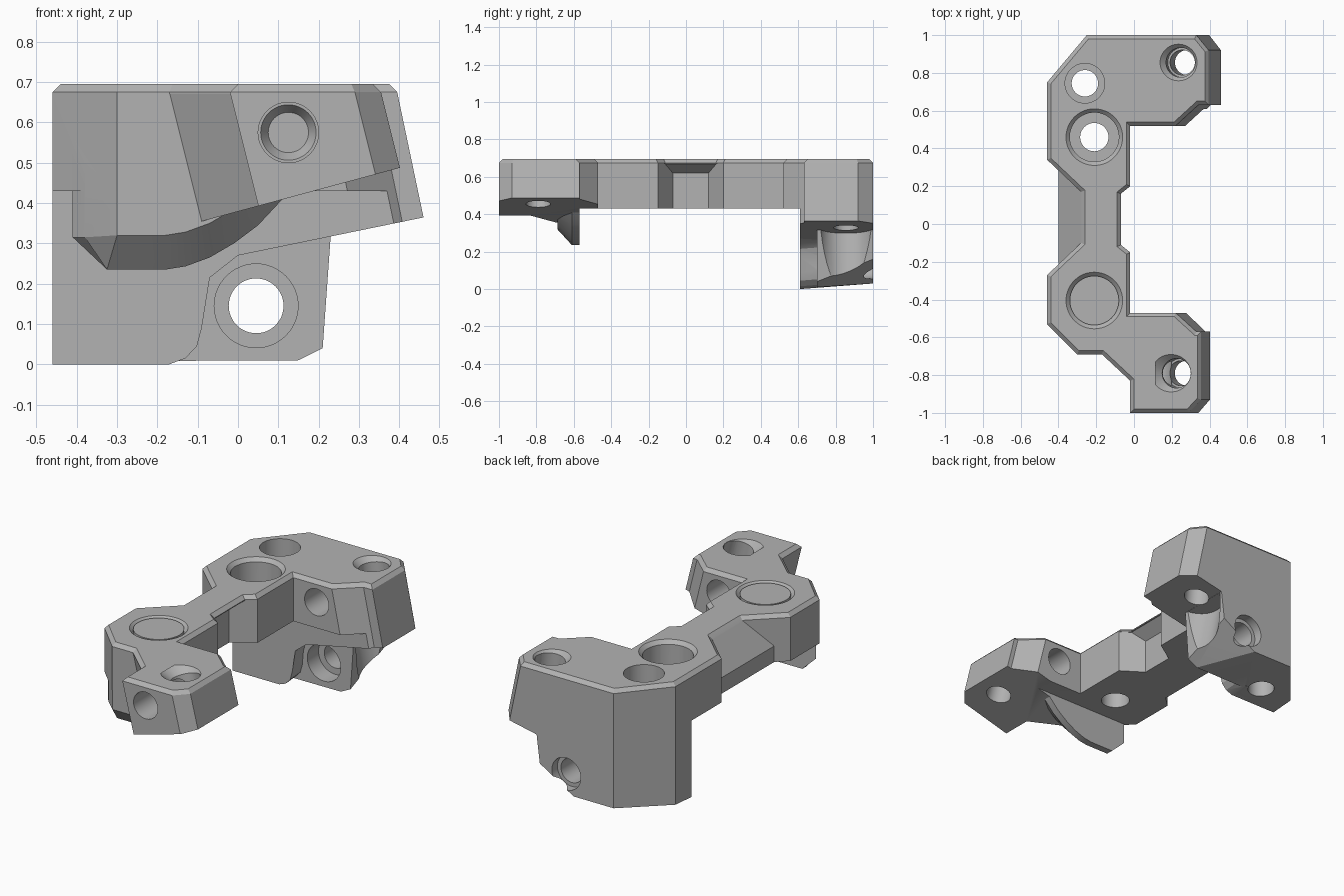
import bpy, bmesh
from mathutils import Vector

cube = bpy.data.objects.get("Cube")
if cube:
    bpy.data.objects.remove(cube)

gray = bpy.data.materials.new("plain gray")
gray.use_nodes = True
tint = (0.45, 0.45, 0.45, 1)
gray.diffuse_color = tint
gray.node_tree.nodes["Principled BSDF"].inputs["Base Color"].default_value = tint

TOP, RIM, BASE = 0.695, 0.675, 0.43


def finish(name, bm):
    bmesh.ops.recalc_face_normals(bm, faces=bm.faces)
    mesh = bpy.data.meshes.new(name)
    bm.to_mesh(mesh)
    bm.free()
    mesh.materials.append(gray)
    ob = bpy.data.objects.new(name, mesh)
    bpy.context.scene.collection.objects.link(ob)
    return ob


def loft(name, loops):
    """Closed solid through matching 3D loops."""
    bm = bmesh.new()
    rings = [[bm.verts.new(p) for p in loop] for loop in loops]
    n = len(rings[0])
    for a, b in zip(rings, rings[1:]):
        for i in range(n):
            j = (i + 1) % n
            bm.faces.new((a[i], a[j], b[j], b[i]))
    bm.faces.new(rings[0])
    bm.faces.new(rings[-1])
    bmesh.ops.triangulate(bm, faces=bm.faces)
    return finish(name, bm)


def level(pts, z):
    return [(x, y, z) for x, y in pts]


def upright(pts, y):
    return [(x, y, z) for x, z in pts]


def rod(p, q, r1, r2=None):
    """Round cutter from p (radius r1) to q (radius r2)."""
    p, q = Vector(p), Vector(q)
    bm = bmesh.new()
    bmesh.ops.create_cone(bm, cap_ends=True, segments=48, radius1=r1,
                          radius2=r1 if r2 is None else r2, depth=(q - p).length)
    rot = Vector((0, 0, 1)).rotation_difference(q - p).to_matrix().to_4x4()
    bm.transform(rot)
    bmesh.ops.translate(bm, verts=bm.verts, vec=(p + q) / 2)
    return finish("cutter", bm)


def combine(ob, other, op):
    mod = ob.modifiers.new("solid", "BOOLEAN")
    mod.operation, mod.object, mod.solver = op, other, "EXACT"
    deps = bpy.context.evaluated_depsgraph_get()
    baked = bpy.data.meshes.new_from_object(ob.evaluated_get(deps))
    ob.modifiers.clear()
    ob.data = baked
    bpy.data.objects.remove(other)


def inset(pts, d):
    """Mitred inward offset of a counter-clockwise outline."""
    out = []
    for i, p in enumerate(pts):
        p, a, b = Vector(p), Vector(pts[i - 1]), Vector(pts[(i + 1) % len(pts)])
        u, v = (p - a).normalized(), (b - p).normalized()
        n1, n2 = Vector((-u.y, u.x)), Vector((-v.y, v.x))
        out.append(tuple(p + (n1 + n2) * d / (1 + n1.dot(n2))))
    return out


def tilted_arm(name, pts, lean, a, b):
    """Leaning prism cut off below by the plane z = a + b x."""
    low = []
    for x, y in pts:
        t = (RIM - a - b * x) / (1 + b * lean)
        low.append((x + lean * t, y, RIM - t))
    return loft(name, [low, level(pts, RIM)])


# Chamfered top skin over the whole outline
outline = [(-0.46, 0.75), (-0.46, 0.34), (-0.28, 0.17), (-0.28, -0.10),
           (-0.46, -0.27), (-0.46, -0.53), (-0.30, -0.69), (-0.17, -0.69),
           (-0.02, -0.83), (-0.02, -1.0), (0.29, -1.0), (0.355, -0.93),
           (0.355, -0.57), (0.33, -0.57), (0.22, -0.47), (-0.02, -0.47),
           (-0.02, -0.15), (-0.07, -0.11), (-0.07, 0.16), (-0.02, 0.20),
           (-0.02, 0.52), (0.22, 0.52), (0.34, 0.63), (0.395, 0.63),
           (0.395, 0.92), (0.33, 1.0), (-0.25, 1.0)]
body = loft("bracket_body", [level(outline, 0.67), level(outline, RIM),
                             level(inset(outline, 0.02), TOP)])

# Upright lobes around the two large bores
back_lobe = [(-0.46, 0.75), (-0.46, 0.34), (-0.28, 0.17), (-0.14, 0.12),
             (-0.02, 0.20), (-0.02, 1.0), (-0.25, 1.0)]
front_lobe = [(-0.46, -0.27), (-0.46, -0.53), (-0.30, -0.69), (-0.10, -0.69),
              (-0.02, -0.60), (-0.02, -0.15), (-0.14, -0.07), (-0.28, -0.10)]
parts = [loft("lobe", [level(p, BASE), level(p, RIM)])
         for p in (back_lobe, front_lobe)]

# Bridge with a sloping outer side and an undercut inner side
bridge = [(-0.28, RIM), (-0.07, RIM), (-0.14, 0.62), (-0.14, BASE),
          (-0.40, BASE), (-0.40, 0.52)]
parts.append(loft("bridge", [upright(bridge, -0.21), upright(bridge, 0.28)]))

# Leaning arms, trimmed level between the two feet
front_arm = [(-0.17, -0.69), (-0.02, -0.83), (-0.02, -1.0), (0.29, -1.0),
             (0.355, -0.93), (0.355, -0.57), (0.33, -0.57), (0.22, -0.47),
             (-0.17, -0.47)]
back_arm = [(-0.2, 0.52), (0.22, 0.52), (0.34, 0.63), (0.395, 0.63),
            (0.395, 0.92), (0.33, 1.0), (-0.2, 1.0)]
for arm in (tilted_arm("arm", front_arm, 0.25, 0.379, 0.27),
            tilted_arm("arm", back_arm, 0.21, 0.27, 0.205)):
    gap = [(-1, -0.57), (1, -0.57), (1, 0.61), (-1, 0.61)]
    combine(arm, loft("cutter", [level(gap, -1), level(gap, BASE)]), "DIFFERENCE")
    parts.append(arm)

# Curved fin under the front lobe, chamfered in front
fin = [(-0.41, 0.5), (-0.41, 0.315), (-0.325, 0.235), (-0.18, 0.235),
       (-0.13, 0.243), (-0.07, 0.265), (-0.01, 0.3), (0.05, 0.345),
       (0.12, 0.42), (0.12, 0.52)]
parts.append(loft("fin", [
    [(max(x, left), y, min(z + lift, max(z, 0.51))) for x, z in fin]
    for y, left, lift in ((-0.688, -0.30, 0.085), (-0.61, -0.38, 0),
                          (-0.57, -0.41, 0))]))

# Deep rear foot with its bevelled corner and a curved raised front
foot = loft("foot", [
    upright([(-0.46, 0.007), (0.15, 0.01), (0.21, 0.04), (0.23, 0.32),
             (0.23, 0.5), (-0.46, 0.5)], 0.70),
    upright([(-0.46, 0.03), (0.0, 0.03), (0.21, 0.16), (0.23, 0.32),
             (0.23, 0.5), (-0.46, 0.5)], 1.0)])
raised = [(-0.46, 0), (-0.17, 0), (-0.13, 0.015), (-0.102, 0.045),
          (-0.09, 0.09), (-0.083, 0.17), (-0.07, 0.215), (-0.04, 0.25),
          (0, 0.27), (0.2, 0.311), (0.2, 0.5), (-0.46, 0.5)]
combine(foot, loft("raised", [upright(raised, 0.61),
                              upright([(x, z + 0.009) for x, z in raised], 0.72)]),
        "UNION")
corner = [(-0.502, 0.7), (-0.208, 1.05), (-0.7, 1.05)]
combine(foot, loft("cutter", [level(corner, -1), level(corner, 1)]), "DIFFERENCE")
parts.append(foot)

for part in parts:
    combine(body, part, "UNION")

# Large vertical bores: chamfer, counterbore and through hole
cutters = []
for y in (0.46, -0.405):
    x = -0.21
    cutters += [rod((x, y, 0.671), (x, y, 0.703), 0.126, 0.158),
                rod((x, y, 0.54), (x, y, 0.69), 0.13),
                rod((x, y, 0.3), (x, y, 0.6), 0.075)]
cutters += [rod((-0.26, 0.745, 0.28), (-0.26, 0.745, 0.8), 0.105),
            rod((-0.26, 0.745, -0.1), (-0.26, 0.745, 0.4), 0.07)]

# Leaning screw holes in both arms
for x, y, lean, low in ((0.245, 0.855, 0.1, 0.27), (0.22, -0.79, 0.25, 0.33)):
    def at(z):
        return (x + lean * (TOP - z), y, z)
    cutters += [rod(at(0.67), at(0.72), 0.073, 0.12),
                rod(at(0.58), at(0.71), 0.078),
                rod(at(low), at(0.65), 0.066)]

# Clearance groove below the rear arm
cutters.append(rod((0.283, 0.855, 0.327), (0.363, 0.855, -0.073), 0.145))

# Cross hole through the front arm, ending blind in the rear arm
cutters += [rod((0.125, -1.1, 0.575), (0.125, 0.7, 0.575), 0.075),
            rod((0.125, 0.69, 0.575), (0.125, 0.73, 0.575), 0.075, 0.05)]

# Stepped hole through the foot
cutters += [rod((0.045, 0.65, 0.145), (0.045, 0.8, 0.145), 0.104),
            rod((0.045, 0.75, 0.145), (0.045, 1.1, 0.145), 0.068),
            rod((0.045, 0.95, 0.145), (0.045, 1.1, 0.145), 0.09)]
for cutter in cutters:
    combine(body, cutter, "DIFFERENCE")

bpy.context.view_layer.objects.active = body
body.select_set(True)
bpy.ops.object.shade_smooth_by_angle(angle=0.4)
